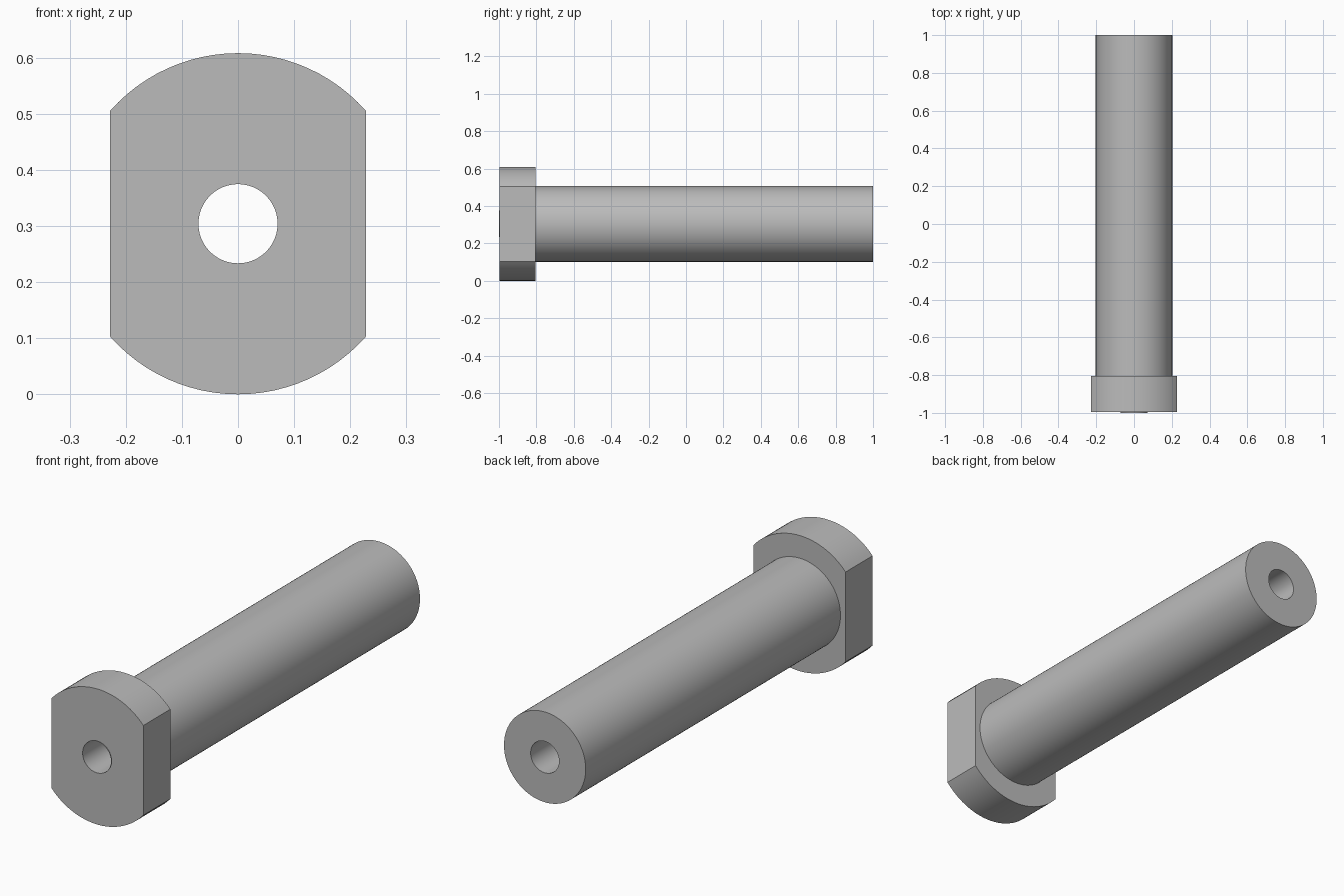
import bpy, bmesh
from math import acos, asin, cos, sin, pi, radians

cube = bpy.data.objects.get("Cube")
if cube:
    bpy.data.objects.remove(cube, do_unlink=True)

HEAD_R, FLAT_X = 0.304, 0.228
SHAFT_R, BORE_R = 0.2025, 0.0705
FRONT, FACE, SHOULDER, BACK = -1.0, -0.996, -0.805, 1.0

steel = bpy.data.materials.new("grey steel")
steel.use_nodes = True
grey = (0.5, 0.5, 0.5, 1)
steel.diffuse_color = grey
steel.node_tree.nodes["Principled BSDF"].inputs["Base Color"].default_value = grey

# Angles around the axis, with stops exactly on the four head corners
corner = acos(FLAT_X / HEAD_R)
stops = [-corner, corner, pi - corner, pi + corner, 2 * pi - corner]
STEPS = 24
angles = [a + (b - a) * i / STEPS for a, b in zip(stops, stops[1:]) for i in range(STEPS)]


def circle(radius, y):
    return [(radius * cos(a), y, HEAD_R + radius * sin(a)) for a in angles]


def outline(y):
    """Circle with its two sides cut flat."""
    pts = []
    for a in angles:
        r = min(HEAD_R, FLAT_X / max(abs(cos(a)), 1e-6))
        pts.append((r * cos(a), y, HEAD_R + r * sin(a)))
    return pts


def skin(name, rings):
    """Join successive rings of points with faces."""
    bm = bmesh.new()
    loops = [[bm.verts.new(p) for p in ring] for ring in rings]
    n = len(angles)
    for a, b in zip(loops, loops[1:]):
        for i in range(n):
            j = (i + 1) % n
            bm.faces.new((a[i], a[j], b[j], b[i]))
    bm.normal_update()
    mesh = bpy.data.meshes.new(name)
    bm.to_mesh(mesh)
    bm.free()
    mesh.materials.append(steel)
    obj = bpy.data.objects.new(name, mesh)
    bpy.context.collection.objects.link(obj)
    bpy.ops.object.select_all(action='DESELECT')
    obj.select_set(True)
    bpy.context.view_layer.objects.active = obj
    bpy.ops.object.shade_smooth_by_angle(angle=radians(30))
    return obj


# Flat-sided head, from the bore edge round to the shaft shoulder
skin("head", [circle(BORE_R, FACE), outline(FACE), outline(SHOULDER), circle(SHAFT_R, SHOULDER)])

# Shaft wall and its end ring
skin("shaft", [circle(SHAFT_R, SHOULDER), circle(SHAFT_R, BACK), circle(BORE_R, BACK)])

# Through bore, with a thin lip standing just proud of the head
skin("bore", [circle(BORE_R, BACK), circle(BORE_R, FRONT)])
